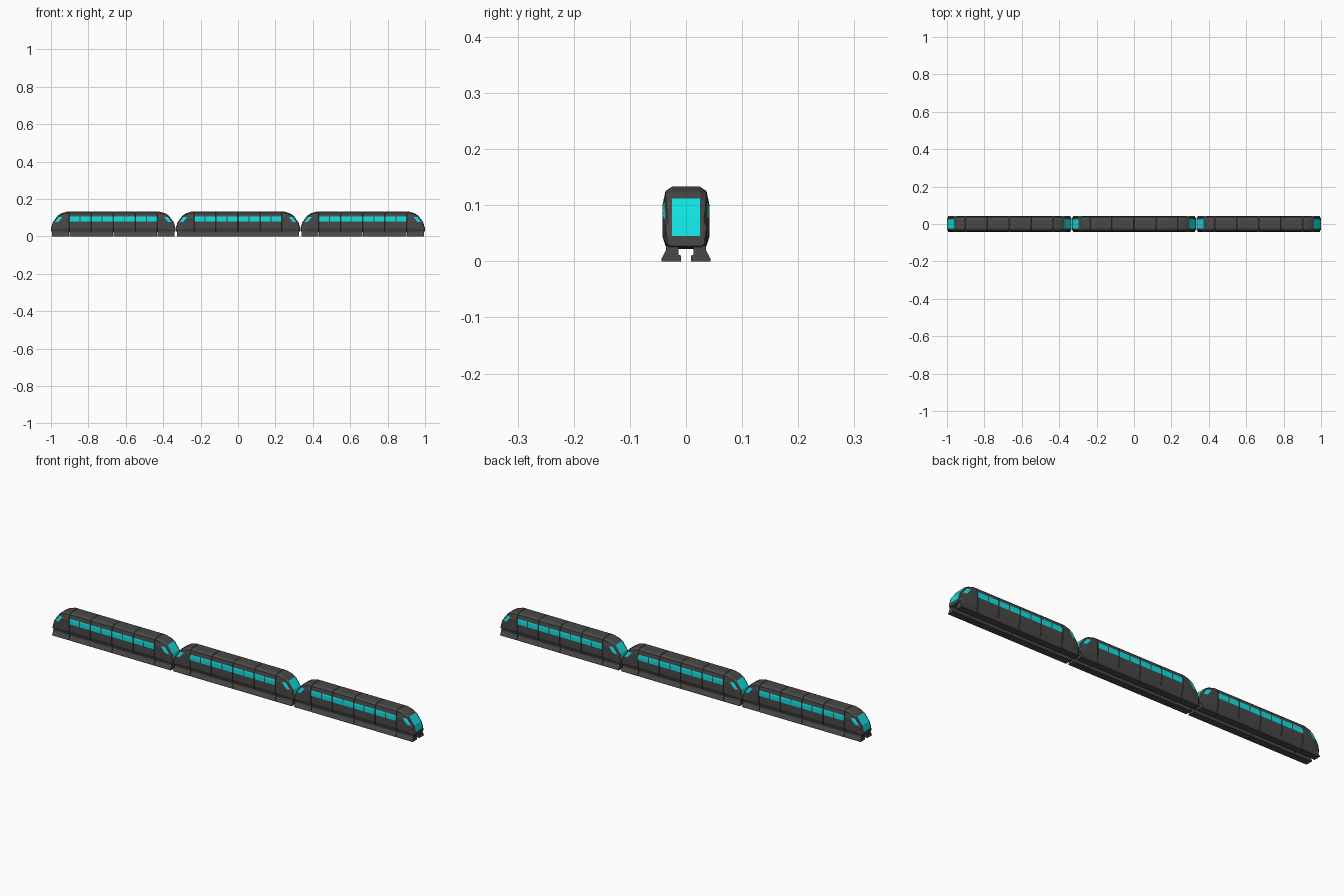
import bpy, bmesh
from mathutils import Vector
from mathutils.bvhtree import BVHTree

if "Cube" in bpy.data.objects:
    bpy.data.objects.remove(bpy.data.objects["Cube"])


def material(name, col):
    m = bpy.data.materials.new(name)
    m.diffuse_color = (*col, 1)
    m.use_nodes = True
    m.node_tree.nodes["Principled BSDF"].inputs["Base Color"].default_value = m.diffuse_color
    return m


GREY = material("dark grey", (0.065, 0.065, 0.067))
CYAN = material("cyan glass", (0.005, 0.75, 0.75))
HALF = 0.332
GROOVES = (-0.235, -0.118, 0, 0.118, 0.235)


def finish(bm, name, mats, x):
    bmesh.ops.recalc_face_normals(bm, faces=bm.faces)
    me = bpy.data.meshes.new(name)
    bm.to_mesh(me)
    bm.free()
    for m in mats:
        me.materials.append(m)
    ob = bpy.data.objects.new(name, me)
    ob.location.x = x
    bpy.context.collection.objects.link(ob)


def ring(bm, x, width, top, bottom):
    # cross-section: (width fraction, height fraction), mirrored in y
    half = [(0.025, 1), (0.87 * width, 0.93), (width, 0.70),
            (width, 0.2), (0.82 * width, 0.0)]
    pts = [(y, bottom + f * (top - bottom)) for y, f in half]
    pts += [(-y, z) for y, z in reversed(pts)]
    return [bm.verts.new((x, y, z)) for y, z in pts]


def body():
    # nose stations: distance from tip, half width, top, bottom
    nose = [(0, 0.033, 0.045, 0.027), (0.008, 0.037, 0.075, 0.024),
            (0.036, 0.0405, 0.112, 0.022), (0.055, 0.0415, 0.124, 0.022),
            (0.085, 0.042, 0.133, 0.022)]
    st = [(-HALF + d, w, t, b) for d, w, t, b in nose]
    for g in GROOVES:
        st += [(g - 0.0015, 0.042, 0.133, 0.022), (g, 0.0405, 0.1315, 0.0225),
               (g + 0.0015, 0.042, 0.133, 0.022)]
    st += [(HALF - d, w, t, b) for d, w, t, b in reversed(nose)]
    st.sort()
    bm = bmesh.new()
    rings = [ring(bm, *s) for s in st]
    n, last = len(rings[0]), len(rings) - 2
    for i, (a, b) in enumerate(zip(rings, rings[1:])):
        for k in range(n):
            f = bm.faces.new((a[k], a[(k + 1) % n], b[(k + 1) % n], b[k]))
            # windscreen: centre strip of the first two nose steps
            if k == n - 1 and (i < 2 or i > last - 2):
                f.material_index = 1
    bm.faces.new(rings[0])
    bm.faces.new(rings[-1])
    bmesh.ops.recalc_face_normals(bm, faces=bm.faces)
    return bm


def window(bm, tree, side, lo0, lo1, hi0, hi1, z0, z1, n=4):
    # glass patch projected on to the body side
    grid = []
    for j in range(n + 1):
        t = j / n
        a, b, z = lo0 + t * (hi0 - lo0), lo1 + t * (hi1 - lo1), z0 + t * (z1 - z0)
        row = []
        for i in range(n + 1):
            x = a + (b - a) * i / n
            hit = tree.ray_cast(Vector((x, side, z)), Vector((0, -side, 0)))[0]
            y = hit.y if hit else side * 0.03
            row.append(bm.verts.new((x, y + side * 0.001, z)))
        grid.append(row)
    for j in range(n):
        for i in range(n):
            q = [grid[j][i], grid[j][i + 1], grid[j + 1][i + 1], grid[j + 1][i]]
            bm.faces.new(q if side < 0 else q[::-1])


def windows(tree):
    bm = bmesh.new()
    for side in (-1, 1):
        for k in range(8):
            c = (k - 3.5) * 0.059
            window(bm, tree, side, c - 0.027, c + 0.027, c - 0.027, c + 0.027, 0.08, 0.107)
        # slanted cab windows at both ends
        for e in (-1, 1):
            a = [e * (HALF - d) for d in (0.020, 0.038, 0.041, 0.061)]
            if e > 0:
                a = [a[1], a[0], a[3], a[2]]
            window(bm, tree, side, *a, 0.076, 0.105)
    return bm


def skirts():
    # flared rail skirts, in panels, on both sides of the track gap
    prof = [(0.044, 0), (0.044, 0.004), (0.036, 0.019), (0.035, 0.028),
            (0.013, 0.028), (0.013, 0.012), (0.009, 0.010), (0.009, 0)]
    edges = [-HALF + 0.004, -0.235, 0, 0.235, HALF - 0.004]
    bm = bmesh.new()
    for side in (-1, 1):
        for a, b in zip(edges, edges[1:]):
            r = [[bm.verts.new((x, side * y, z)) for y, z in prof]
                 for x in (a + 0.001, b - 0.001)]
            n = len(prof)
            for k in range(n):
                m = (k + 1) % n
                bm.faces.new((r[0][k], r[0][m], r[1][m], r[1][k]))
            bm.faces.new(r[0])
            bm.faces.new(r[1])
    return bm


# three identical cars
for name, x in (("rear", -0.667), ("middle", 0), ("front", 0.667)):
    b = body()
    tree = BVHTree.FromBMesh(b)
    finish(b, name + "_car_body", (GREY, CYAN), x)
    w = windows(tree)
    me = bpy.data.meshes.new(name + "_car_windows")
    w.to_mesh(me)
    w.free()
    me.materials.append(CYAN)
    ob = bpy.data.objects.new(name + "_car_windows", me)
    ob.location.x = x
    bpy.context.collection.objects.link(ob)
    finish(skirts(), name + "_car_skirts", (GREY,), x)
